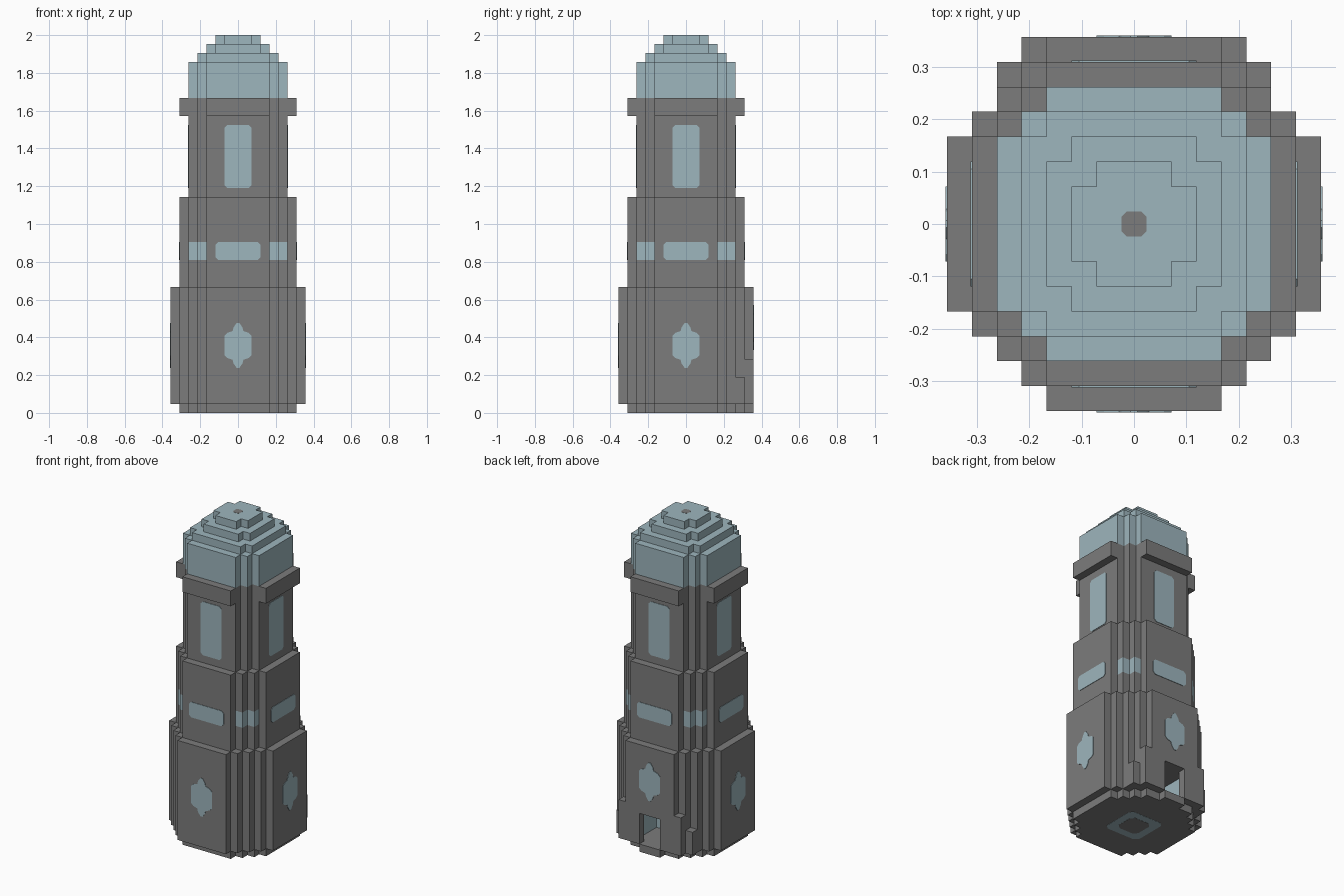
import bpy, bmesh, math
from mathutils import Matrix

U = 1 / 21          # edge of one block; all sizes below are in blocks

cube = bpy.data.objects.get("Cube")
if cube:
    bpy.data.objects.remove(cube, do_unlink=True)


def make_material(name, rgb):
    m = bpy.data.materials.new(name)
    m.use_nodes = True
    m.diffuse_color = (*rgb, 1)
    m.node_tree.nodes["Principled BSDF"].inputs["Base Color"].default_value = (*rgb, 1)
    return m


STONE = make_material("grey stone", (0.2, 0.2, 0.2))
GLASS = make_material("pale blue glass", (0.34, 0.465, 0.51))


def finish(name, bm, mats):
    bmesh.ops.recalc_face_normals(bm, faces=bm.faces)
    bmesh.ops.scale(bm, vec=(U, U, U), verts=bm.verts)
    me = bpy.data.meshes.new(name)
    bm.to_mesh(me)
    bm.free()
    for m in mats:
        me.materials.append(m)
    ob = bpy.data.objects.new(name, me)
    bpy.context.collection.objects.link(ob)
    return ob


def stepped(a, h):
    """Stepped round outline: flat sides of half width a at distance h."""
    quarter = []
    for k in range(int(h - a) + 1):
        quarter.append((a + k, h - k))
        if k < int(h - a):
            quarter.append((a + k, h - k - 1))
    right = quarter + [(x, -y) for x, y in reversed(quarter)]
    return right + [(-x, y) for x, y in reversed(right)]


def prism(name, outline, levels, mats, glass_rule=None):
    bm = bmesh.new()
    rings = [[bm.verts.new((x, y, z)) for x, y in outline] for z in levels]
    n = len(outline)
    bm.faces.new(rings[0])
    bm.faces.new(rings[-1])
    for lo, hi in zip(rings, rings[1:]):
        for i in range(n):
            j = (i + 1) % n
            f = bm.faces.new((lo[i], lo[j], hi[j], hi[i]))
            if glass_rule and glass_rule(f.calc_center_median()):
                f.material_index = 1
    return finish(name, bm, mats)


def boxes(name, specs, mats):
    bm = bmesh.new()
    for x0, x1, y0, y1, z0, z1 in specs:
        size = Matrix.Diagonal((x1 - x0, y1 - y0, z1 - z0, 1))
        mid = Matrix.Translation(((x0 + x1) / 2, (y0 + y1) / 2, (z0 + z1) / 2))
        bmesh.ops.create_cube(bm, size=1, matrix=mid @ size)
    return finish(name, bm, mats)


def clipped(w, h, c=0.3):
    """Rectangle with clipped corners."""
    return [(-w + c, -h), (w - c, -h), (w, -h + c), (w, h - c),
            (w - c, h), (-w + c, h), (-w, h - c), (-w, -h + c)]


def four_plates(name, outline, dist, z, back_lift=0):
    """Thin plates on all four sides of the tower."""
    bm = bmesh.new()
    for k in range(4):
        zc = z + (back_lift if k == 2 else 0)
        rot = Matrix.Rotation(k * math.pi / 2, 4, 'Z')
        rings = [[bm.verts.new(rot @ Matrix.Translation((u, -d, v + zc)).to_translation())
                  for u, v in outline] for d in (dist - 0.02, dist + 0.06)]
        bm.faces.new(rings[0])
        bm.faces.new(rings[1])
        n = len(outline)
        for i in range(n):
            j = (i + 1) % n
            bm.faces.new((rings[0][i], rings[0][j], rings[1][j], rings[1][i]))
    return finish(name, bm, [GLASS])


# Foot and doorstep
prism("foot", stepped(3.5, 6.5), (0, 1), [STONE])
boxes("doorstep", [(-1.5, 1.5, 5.5, 7.5, 0, 1)], [STONE])

# Lower storey: hollow behind the doorway, solid above it
doorway = [(-1.5, 7.5), (-1.5, 6.5), (-2.5, 6.5), (-2.5, 2.5)]
doorway += [(-x, y) for x, y in reversed(doorway)]
in_room = lambda c: abs(c.x) < 2.6 and 2 < c.y < 6.4
prism("lower_storey_doorway", stepped(3.5, 7.5) + doorway, (1, 5), [STONE, GLASS], in_room)
prism("lower_storey", stepped(3.5, 7.5), (5, 14), [STONE])

# Small buttresses either side of the door
buttress = []
for x, y, top in ((3.5, 6.5, 6), (4.5, 5.5, 4)):
    buttress += [(x, x + 1, y, y + 1, 1, top), (-x - 1, -x, y, y + 1, 1, top)]
boxes("door_buttresses", buttress, [STONE])

# Middle storey with glazed corner bands
corner_band = lambda c: 17 < c.z < 19 and min(abs(c.x), abs(c.y)) > 3.6
prism("middle_storey", stepped(3.5, 6.5), (14, 17, 19, 24), [STONE, GLASS], corner_band)

# Upper storey and its four cornice bars
prism("upper_storey", stepped(3.5, 5.5), (24, 35), [STONE])
bars = []
for s in (-6, 6):
    bars += [(-3.5, 3.5, s - 0.5, s + 0.5, 33, 35), (s - 0.5, s + 0.5, -3.5, 3.5, 33, 35)]
boxes("cornice", bars, [STONE])

# Stepped dome
for i, (a, h, z0, z1) in enumerate(((3.5, 5.5, 35, 39), (3.5, 4.5, 39, 40),
                                    (2.5, 3.5, 40, 41), (1.5, 2.5, 41, 42))):
    prism(f"dome_step_{i + 1}", stepped(a, h), (z0, z1), [GLASS])
prism("dome_cap_spot", clipped(0.5, 0.5, 0.2), (41.9, 42.02), [STONE])

# Windows
side = [(0.15, -2.5), (0.5, -2), (0.6, -1.6), (1.2, -1.4), (1.5, -1.1)]
side += [(x, -z) for x, z in reversed(side)]
diamond = side + [(-x, z) for x, z in reversed(side)]
four_plates("diamond_windows", diamond, 7.5, 7.5, back_lift=2)
four_plates("wide_windows", clipped(2.5, 1), 6.5, 18)
four_plates("tall_windows", clipped(1.5, 3.5), 5.5, 28.5)

# Ring let into the underside
prism("underside_ring", clipped(2.5, 2.5, 0.5), (-0.02, 0.05), [GLASS])
prism("underside_centre", clipped(1.5, 1.5, 0.5), (-0.04, 0.05), [STONE])
